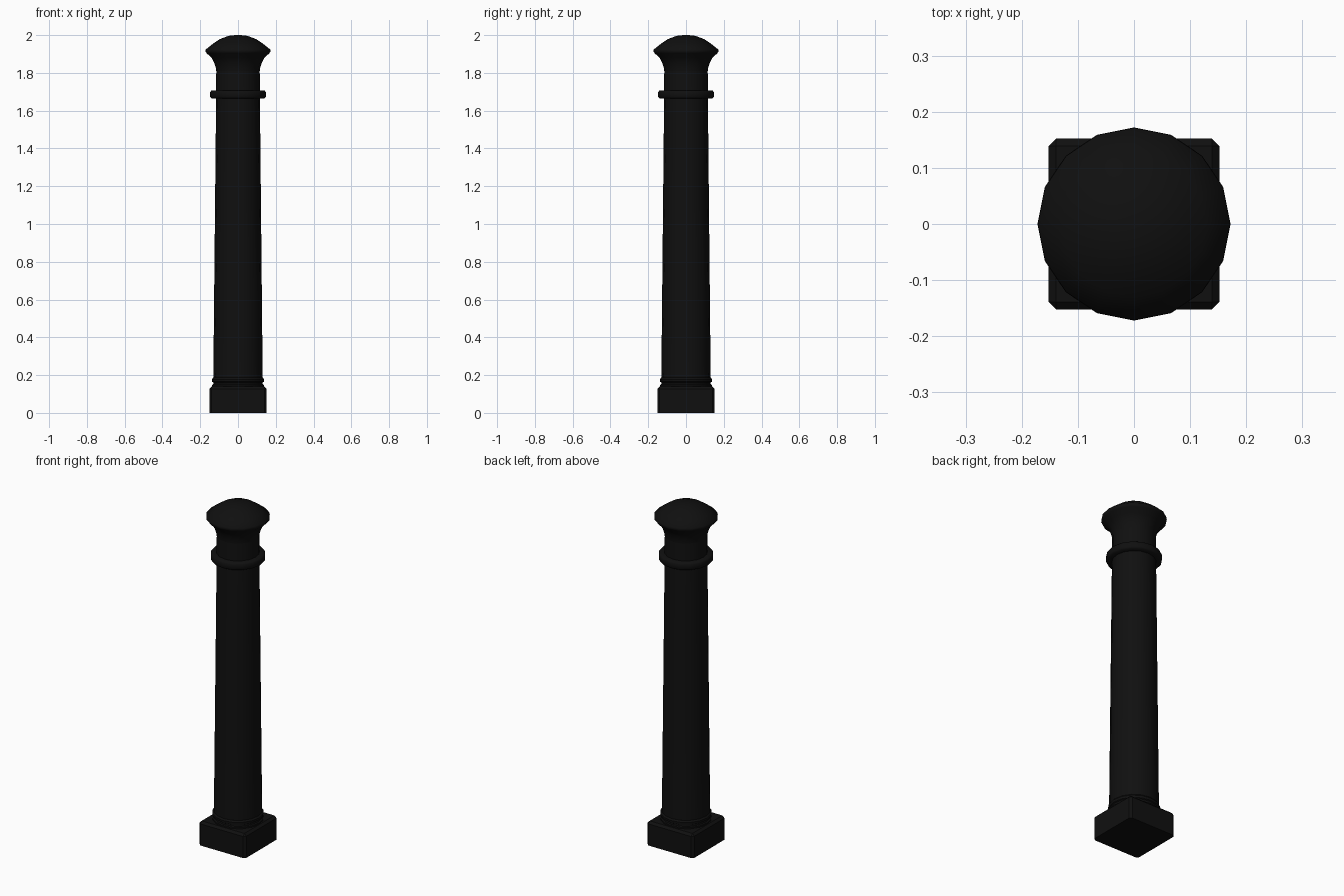
import bpy, bmesh, math

cube = bpy.data.objects.get("Cube")
if cube:
    bpy.data.objects.remove(cube, do_unlink=True)

SIDES = 16

black = bpy.data.materials.new("black_paint")
black.use_nodes = True
colour = (0.005, 0.005, 0.005, 1)
black.diffuse_color = colour
black.node_tree.nodes["Principled BSDF"].inputs["Base Color"].default_value = colour


def finish(name, bm, angle):
    bmesh.ops.recalc_face_normals(bm, faces=bm.faces)
    mesh = bpy.data.meshes.new(name)
    bm.to_mesh(mesh)
    bm.free()
    mesh.materials.append(black)
    obj = bpy.data.objects.new(name, mesh)
    bpy.context.collection.objects.link(obj)
    bpy.ops.object.select_all(action='DESELECT')
    obj.select_set(True)
    bpy.context.view_layer.objects.active = obj
    bpy.ops.object.shade_smooth_by_angle(angle=math.radians(angle))
    return obj


def lathe(name, profile, angle=40):
    """Turn a (radius, height) profile around z and close both ends."""
    bm = bmesh.new()
    rings = []
    for r, z in profile:
        rings.append([bm.verts.new((r * math.cos(math.tau * i / SIDES),
                                    r * math.sin(math.tau * i / SIDES), z))
                      for i in range(SIDES)])
    for low, high in zip(rings, rings[1:]):
        for i in range(SIDES):
            j = (i + 1) % SIDES
            bm.faces.new((low[i], low[j], high[j], high[i]))
    bm.faces.new(rings[0])
    bm.faces.new(rings[-1])
    return finish(name, bm, angle)


# Square plinth with chamfered uprights and top edges
bm = bmesh.new()
bmesh.ops.create_cube(bm, size=1)
for v in bm.verts:
    v.co = (v.co.x * 0.304, v.co.y * 0.304, (v.co.z + 0.5) * 0.14)
edges = [e for e in bm.edges if max(v.co.z for v in e.verts) > 0.1]
bmesh.ops.bevel(bm, geom=edges, offset=0.013, segments=1, affect='EDGES')
finish("plinth", bm, 30)

# Stepped base moulding
lathe("base_moulding", [(0.137, 0.13), (0.137, 0.148), (0.129, 0.153),
                        (0.129, 0.16), (0.137, 0.165), (0.138, 0.178),
                        (0.131, 0.187)])

# Tapered shaft
lathe("shaft", [(0.131, 0.14), (0.13, 0.25), (0.116, 1.66), (0.115, 1.82)])

# Rounded collar
lathe("collar", [(0.11, 1.665), (0.141, 1.665), (0.147, 1.673), (0.147, 1.699),
                 (0.141, 1.707), (0.11, 1.707)], 60)

# Flared neck and domed cap
lathe("cap", [(0.114, 1.8), (0.117, 1.825), (0.125, 1.852), (0.14, 1.88),
              (0.166, 1.904), (0.172, 1.912), (0.171, 1.924), (0.13, 1.956),
              (0.098, 1.978), (0.05, 1.996), (0.015, 2.0)], 60)
